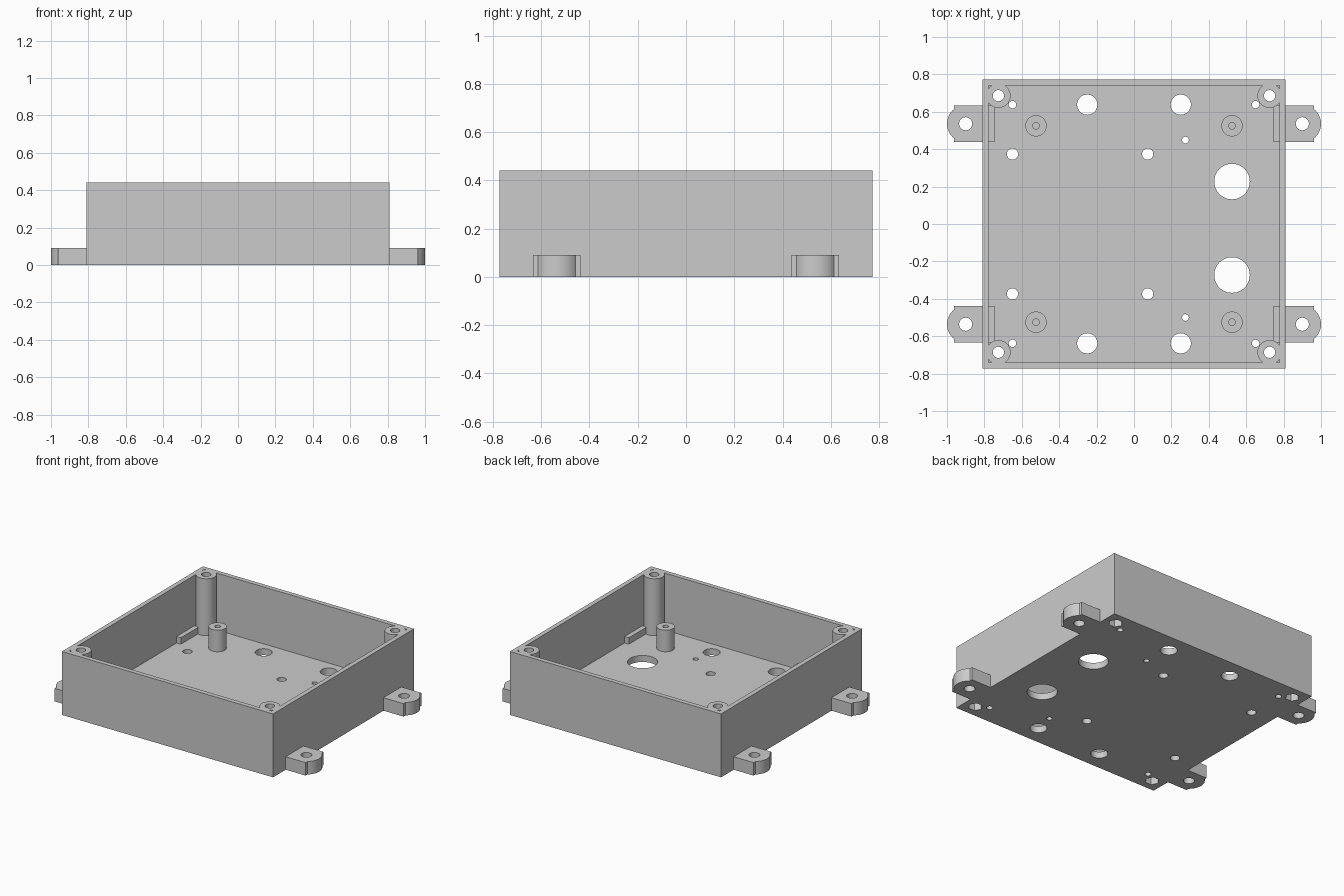
import bpy
import math

if "Cube" in bpy.data.objects:
    bpy.data.objects.remove(bpy.data.objects["Cube"], do_unlink=True)

grey = bpy.data.materials.new("light_grey_plastic")
grey.use_nodes = True
COLOUR = (0.6, 0.6, 0.6, 1)
grey.diffuse_color = COLOUR
grey.node_tree.nodes["Principled BSDF"].inputs["Base Color"].default_value = COLOUR

HX, HY, HEIGHT = 0.81, 0.773, 0.44   # outer half sizes and height
WALL, FLOOR = 0.032, 0.045
POST = (0.725, 0.686)                # lid screw posts
STAND = (0.524, 0.525)               # circuit board standoffs
TAB = (0.9, 0.536)                   # mounting ears
TAB_Z = 0.09
CORNERS = [(sx, sy) for sx in (-1, 1) for sy in (-1, 1)]
SIDE = {-1: "right", 1: "left"}
END = {-1: "front", 1: "back"}


def box(name, x0, x1, y0, y1, z0, z1):
    bpy.ops.mesh.primitive_cube_add(
        size=1, location=((x0 + x1) / 2, (y0 + y1) / 2, (z0 + z1) / 2))
    ob = bpy.context.object
    ob.name = name
    ob.scale = (abs(x1 - x0), abs(y1 - y0), z1 - z0)
    bpy.ops.object.transform_apply(location=True, rotation=True, scale=True)
    return ob


def rod(name, x, y, r, z0, z1, sides=48):
    # a quarter-turned hexagon points along x
    bpy.ops.mesh.primitive_cylinder_add(
        vertices=sides, radius=r, depth=z1 - z0, location=(x, y, (z0 + z1) / 2),
        rotation=(0, 0, math.pi / 2))
    ob = bpy.context.object
    ob.name = name
    bpy.ops.object.transform_apply(location=True, rotation=True, scale=True)
    return ob


def join(name, parts):
    bpy.ops.object.select_all(action='DESELECT')
    for p in parts:
        p.select_set(True)
    bpy.context.view_layer.objects.active = parts[0]
    bpy.ops.object.join()
    parts[0].name = name
    parts[0].hide_render = True
    return parts[0]


def combine(ob, other, operation='DIFFERENCE'):
    bpy.context.view_layer.objects.active = ob
    mod = ob.modifiers.new(operation.title(), 'BOOLEAN')
    mod.operation, mod.solver, mod.object = operation, 'EXACT', other
    bpy.ops.object.modifier_apply(modifier=mod.name)


def finish(ob):
    ob.data.materials.clear()
    ob.data.materials.append(grey)
    bpy.ops.object.select_all(action='DESELECT')
    ob.select_set(True)
    bpy.context.view_layer.objects.active = ob
    bpy.ops.object.shade_smooth_by_angle(angle=math.radians(30))


def remove(*obs):
    for ob in obs:
        bpy.data.objects.remove(ob, do_unlink=True)


# Cutters: lid screw bores and hexagonal nut pockets at the corners
bores = join("bore_cutter", [
    rod("bore", sx * POST[0], sy * POST[1], 0.03, -0.1, 0.6) for sx, sy in CORNERS])
pockets = join("nut_pocket_cutter", [
    rod("pocket", sx * POST[0], sy * POST[1], 0.046, -0.1, 0.06, 6) for sx, sy in CORNERS])

# Floor holes: mirrored pairs (x, y, radius), then single ones
holes = [(x, s * y, r) for s in (-1, 1) for x, y, r in (
    (-0.25, 0.638, 0.054), (0.25, 0.638, 0.054),
    (-0.65, 0.638, 0.02), (0.65, 0.638, 0.02),
    (-0.65, 0.374, 0.03), (0.073, 0.374, 0.03))]
holes += [(0.524, 0.227, 0.095), (0.524, -0.273, 0.095),
          (0.275, 0.449, 0.018), (0.275, -0.5, 0.018)]
floor_holes = join("floor_hole_cutter",
                   [rod("hole", x, y, r, -0.1, 0.2) for x, y, r in holes])

# Open tray
case = box("case_tray", -HX, HX, -HY, HY, 0, HEIGHT)
cavity = box("cavity_cutter", WALL - HX, HX - WALL, WALL - HY, HY - WALL, FLOOR, 0.7)
for cutter in (cavity, floor_holes, bores, pockets):
    combine(case, cutter)
finish(case)

for sx, sy in CORNERS:
    place = END[sy] + "_" + SIDE[sx]

    # Lid screw post
    post = rod("screw_post_" + place, sx * POST[0], sy * POST[1], 0.065, 0.02, HEIGHT)
    combine(post, bores)
    combine(post, pockets)
    finish(post)

    # Standoff with a blind pilot hole
    x, y = sx * STAND[0], sy * STAND[1]
    stand = rod("standoff_" + place, x, y, 0.057, 0.03, 0.195)
    pilot = rod("pilot_cutter", x, y, 0.018, FLOOR, 0.3)
    combine(stand, pilot)
    finish(stand)

    # Mounting ear, running through the side wall into the tray
    x, y = sx * TAB[0], sy * TAB[1]
    ear = box("mounting_ear_" + place, sx * 0.745, sx * 0.963, y - 0.098, y + 0.098, 0, TAB_Z)
    tip = rod("ear_tip", x, y, 0.1, 0, TAB_Z, 64)
    clip = box("ear_clip", sx * 0.9, sx * 1.1, y - 0.098, y + 0.098, -0.1, 0.2)
    combine(tip, clip, 'INTERSECT')
    combine(ear, tip, 'UNION')
    screw = rod("screw_cutter", x, y, 0.035, -0.1, 0.2)
    combine(ear, screw)
    finish(ear)
    remove(pilot, tip, clip, screw)

remove(bores, pockets, floor_holes, cavity)
